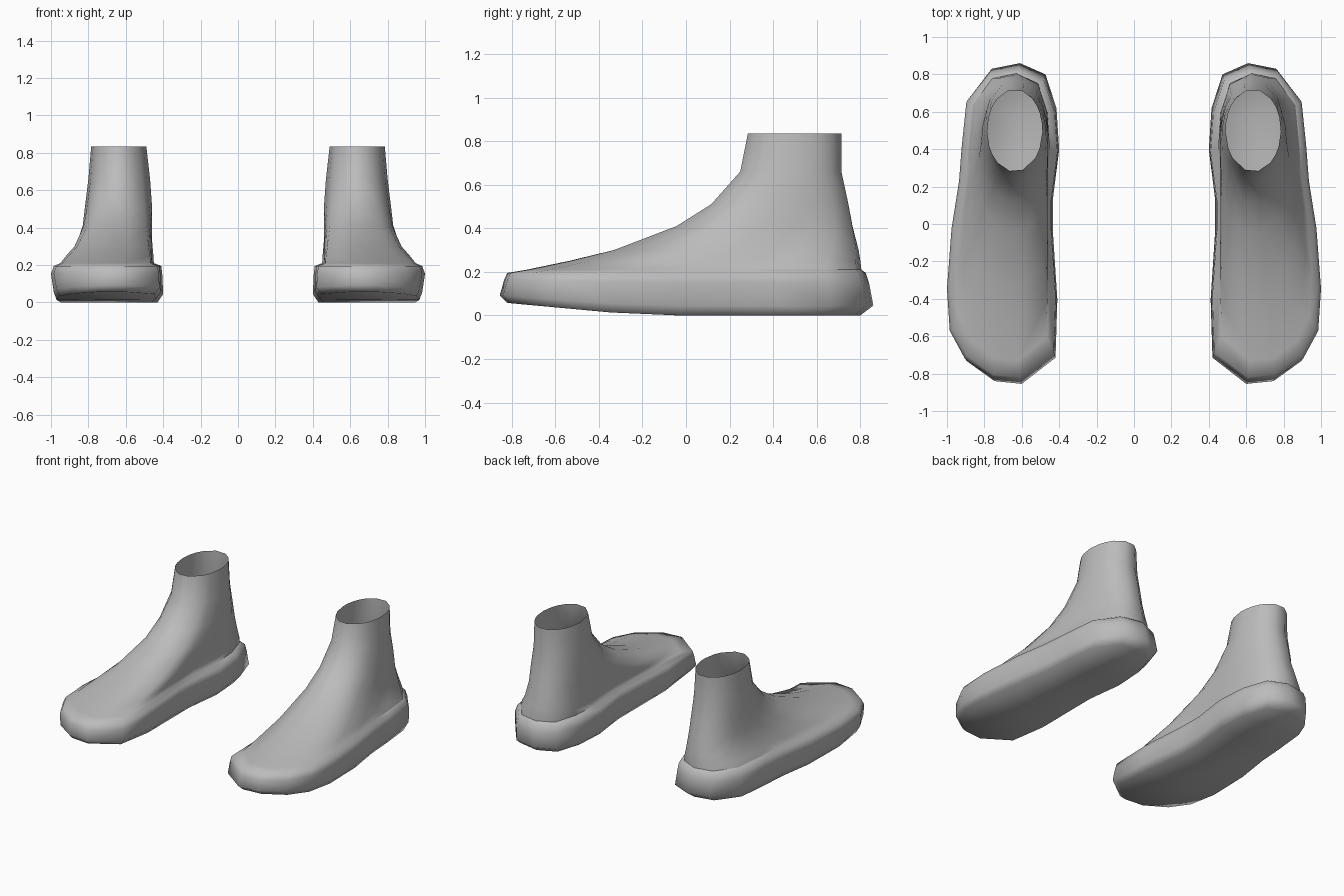
import bpy
import bmesh
from math import atan2, cos, sin

cube = bpy.data.objects.get("Cube")
if cube:
    bpy.data.objects.remove(cube)

grey = bpy.data.materials.new("plain grey")
grey.use_nodes = True
colour = (0.5, 0.5, 0.5, 1)
grey.diffuse_color = colour
grey.node_tree.nodes["Principled BSDF"].inputs["Base Color"].default_value = colour

# Footprint of the left shoe, from the heel down the outer side and back
FOOTPRINT = [(.61, .86), (.765, .83), (.89, .67), (.915, .43), (.93, .235),
             (.97, -.02), (.995, -.35), (.98, -.58), (.90, -.73), (.75, -.835),
             (.60, -.85), (.415, -.71), (.405, -.40), (.43, -.03), (.43, .13),
             (.395, .40), (.41, .62), (.47, .80)]

# Level rings: height, inner x, outer x, toe y, heel y, roundness
RINGS = [(0, .43, .97, -.82, .80, 0), (.045, .40, .985, -.855, .86, 0),
         (.15, .405, 1, -.835, .84, 0), (.195, .41, .985, -.82, .825, 0),
         (.21, .45, .95, -.73, .805, 0), (.25, .45, .92, -.54, .803, .1),
         (.30, .45, .88, -.34, .80, .35), (.41, .453, .835, -.05, .775, .7),
         (.51, .457, .82, .11, .755, .9), (.66, .47, .80, .245, .72, 1),
         (.835, .49, .785, .28, .72, 1)]
LEDGE = 4


def unit_outline():
    """Footprint scaled to run from -1 to 1 both ways."""
    xs, ys = zip(*FOOTPRINT)
    fit = lambda v, vs: 2 * (v - min(vs)) / (max(vs) - min(vs)) - 1
    return [(fit(x, xs), fit(y, ys)) for x, y in FOOTPRINT]


def shoe(name, side):
    bm = bmesh.new()
    outline = unit_outline()
    n = len(outline)
    rings = []
    for z, x0, x1, y0, y1, roundness in RINGS:
        ring = []
        for u, v in outline:
            a = atan2(v, u)
            u += (cos(a) - u) * roundness
            v += (sin(a) - v) * roundness
            x = (x0 + x1) / 2 + u * (x1 - x0) / 2
            y = (y0 + y1) / 2 + v * (y1 - y0) / 2
            # Toe spring lifts the front of the sole
            lift = .06 * max(0, (-.2 - y) / .65) * max(0, 1 - z / .19)
            ring.append(bm.verts.new((side * x, y, z + lift)))
        rings.append(ring)

    # Sole side, heel ledge and upper, left open at the ankle
    for low, high in zip(rings, rings[1:]):
        for i in range(n):
            j = (i + 1) % n
            bm.faces.new((low[i], low[j], high[j], high[i]))

    # Underside in strips across the foot
    base = rings[0]
    half = n // 2
    bm.faces.new((base[0], base[1], base[-1]))
    for i in range(1, half - 1):
        bm.faces.new((base[i], base[i + 1], base[n - i - 1], base[n - i]))
    bm.faces.new((base[half - 1], base[half], base[half + 1]))

    bmesh.ops.recalc_face_normals(bm, faces=bm.faces)
    # An open shell can be turned inside out, so check the underside
    bm.normal_update()
    if sum(f.normal.z for f in bm.faces if all(v in base for v in f.verts)) > 0:
        bmesh.ops.reverse_faces(bm, faces=bm.faces)
    for face in bm.faces:
        face.smooth = True

    # Crisp seam where the upper meets the heel ledge
    seam = set(rings[LEDGE])
    for edge in bm.edges:
        a, b = edge.verts
        if a in seam and b in seam and min(a.co.y, b.co.y) > .2:
            edge.smooth = False

    mesh = bpy.data.meshes.new(name)
    bm.to_mesh(mesh)
    bm.free()
    mesh.materials.append(grey)
    bpy.context.collection.objects.link(bpy.data.objects.new(name, mesh))


shoe("left_shoe", 1)
shoe("right_shoe", -1)
